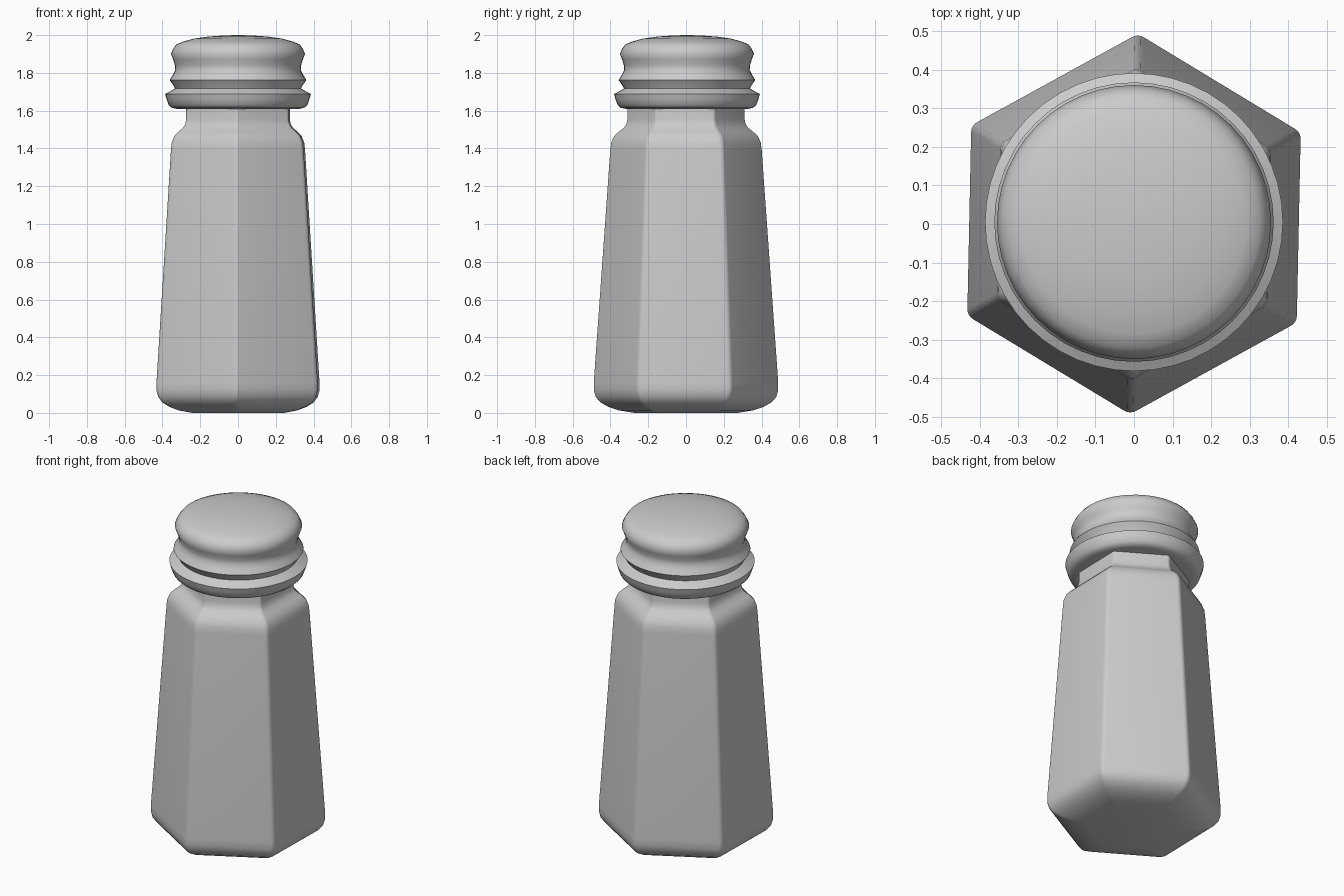
import bpy
import math

if "Cube" in bpy.data.objects:
    bpy.data.objects.remove(bpy.data.objects["Cube"])


def finish(name, verts, faces, angle, location=(0, 0, 0)):
    mesh = bpy.data.meshes.new(name)
    mesh.from_pydata(verts, [], faces)
    mesh.update()
    obj = bpy.data.objects.new(name, mesh)
    bpy.context.collection.objects.link(obj)
    obj.location = location
    bpy.ops.object.select_all(action='DESELECT')
    obj.select_set(True)
    bpy.context.view_layer.objects.active = obj
    bpy.ops.object.shade_smooth_by_angle(angle=math.radians(angle))
    return obj


def skin(rings):
    """Join equal-length rings, bottom to top, and close both ends."""
    n = len(rings[0])
    verts = [p for ring in rings for p in ring]
    faces = [(k * n + i, k * n + (i + 1) % n,
              (k + 1) * n + (i + 1) % n, (k + 1) * n + i)
             for k in range(len(rings) - 1) for i in range(n)]
    faces.append(tuple(reversed(range(n))))
    faces.append(tuple(range(len(verts) - n, len(verts))))
    return verts, faces


def hexagon(apothem, z, radius, steps=4, twist=math.radians(-1.2)):
    """Hexagon with rounded corners, one corner pointing along y."""
    points = []
    reach = (apothem - radius) / math.cos(math.pi / 6)
    for c in range(6):
        mid = math.pi / 2 + twist + c * math.pi / 3
        for s in range(steps + 1):
            a = mid - math.pi / 6 + s * math.pi / 3 / steps
            points.append((reach * math.cos(mid) + radius * math.cos(a),
                           reach * math.sin(mid) + radius * math.sin(a), z))
    return points


def circle(r, z, n=48):
    return [(r * math.cos(2 * math.pi * i / n),
             r * math.sin(2 * math.pi * i / n), z) for i in range(n)]


# Tapered six-sided body: apothem, height, corner radius
body = [(0.24, 0.0, 0.03), (0.31, 0.013, 0.03), (0.36, 0.032, 0.03),
        (0.397, 0.056, 0.03), (0.418, 0.085, 0.03), (0.427, 0.12, 0.03),
        (0.427, 0.16, 0.03), (0.351, 1.395, 0.03), (0.347, 1.43, 0.03),
        (0.334, 1.465, 0.03), (0.31, 1.49, 0.025), (0.287, 1.51, 0.025),
        (0.276, 1.53, 0.02), (0.271, 1.555, 0.02), (0.271, 1.66, 0.02)]
finish("body", *skin([hexagon(*p) for p in body]), 35)

# Turned cap with rim, thread ridge and domed top: radius, height
cap = [(0.24, 1.61), (0.325, 1.61), (0.35, 1.615), (0.367, 1.63),
       (0.378, 1.66), (0.386, 1.688), (0.358, 1.703), (0.333, 1.718),
       (0.346, 1.74), (0.362, 1.762), (0.345, 1.79), (0.332, 1.815),
       (0.334, 1.84), (0.343, 1.87), (0.355, 1.902), (0.342, 1.93),
       (0.326, 1.951), (0.29, 1.966), (0.235, 1.981), (0.16, 1.992),
       (0.08, 1.998), (0.01, 2.0)]
finish("cap", *skin([circle(*p) for p in cap]), 65, (0, 0.005, 0))
